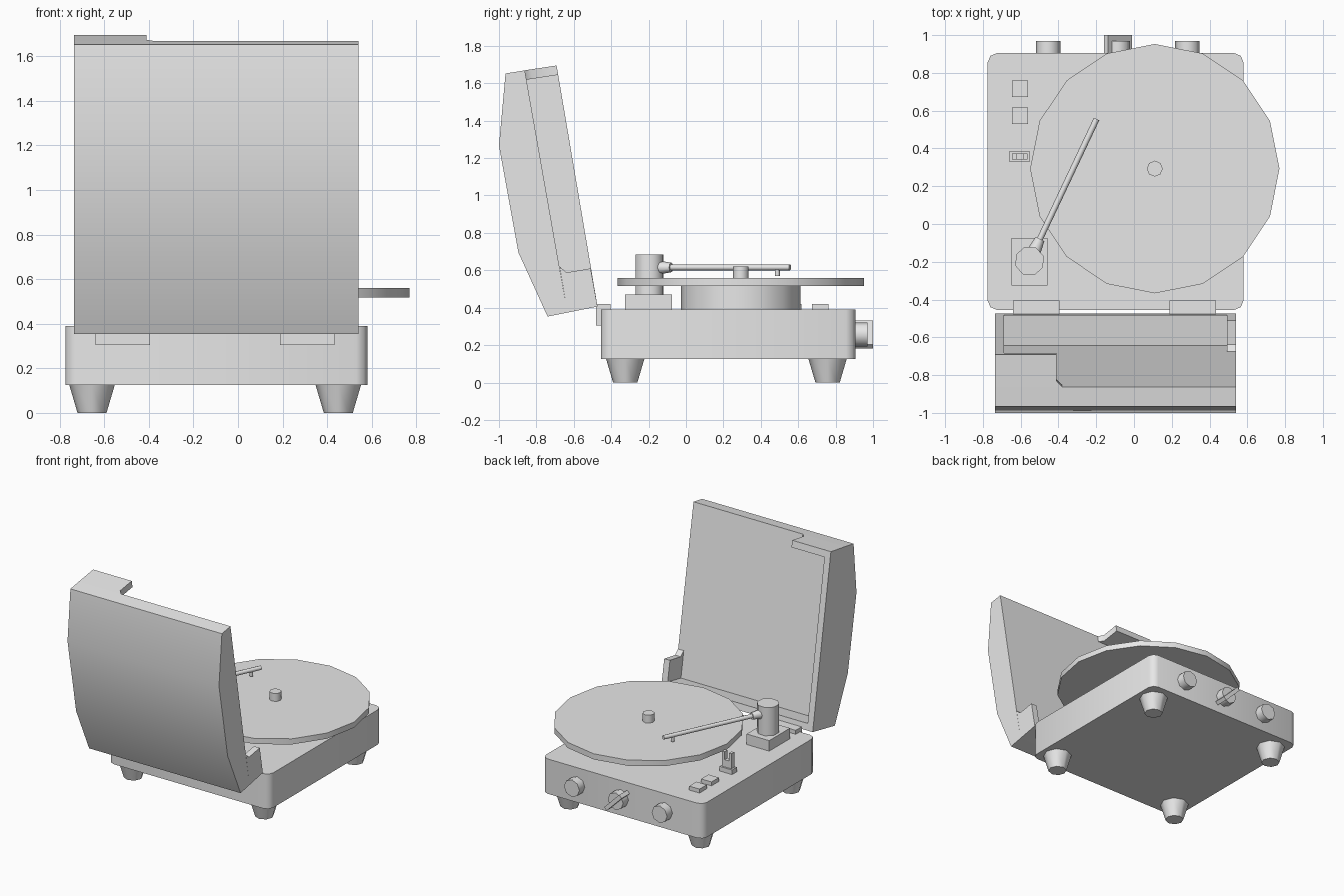
import bpy, bmesh, math
from mathutils import Vector, Matrix

cube = bpy.data.objects.get("Cube")
if cube:
    bpy.data.objects.remove(cube)

grey = bpy.data.materials.new("light_grey")
grey.use_nodes = True
colour = (0.8, 0.8, 0.8, 1)
grey.diffuse_color = colour
grey.node_tree.nodes["Principled BSDF"].inputs["Base Color"].default_value = colour
parts = []


def finish(name, bm):
    bmesh.ops.recalc_face_normals(bm, faces=bm.faces)
    mesh = bpy.data.meshes.new(name)
    bm.to_mesh(mesh)
    bm.free()
    mesh.materials.append(grey)
    obj = bpy.data.objects.new(name, mesh)
    bpy.context.collection.objects.link(obj)
    parts.append(obj)
    return obj


def box(name, x0, x1, y0, y1, z0, z1, corner=0):
    bm = bmesh.new()
    size = Vector((x1 - x0, y1 - y0, z1 - z0))
    mid = Vector((x0 + x1, y0 + y1, z0 + z1)) / 2
    bmesh.ops.create_cube(bm, size=1, matrix=Matrix.Translation(mid) @ Matrix.Diagonal(size.to_4d()))
    if corner:
        upright = [e for e in bm.edges if abs(e.verts[0].co.z - e.verts[1].co.z) > 0.01]
        bmesh.ops.bevel(bm, geom=upright, offset=corner, segments=2, profile=0.5, affect='EDGES')
    return finish(name, bm)


def rod(name, start, end, r0, r1=None, sides=8, turn=0):
    start, end = Vector(start), Vector(end)
    axis = end - start
    bm = bmesh.new()
    place = (Matrix.Translation((start + end) / 2)
             @ axis.to_track_quat('Z', 'Y').to_matrix().to_4x4()
             @ Matrix.Rotation(turn, 4, 'Z'))
    bmesh.ops.create_cone(bm, cap_ends=True, segments=sides, radius1=r0,
                          radius2=r0 if r1 is None else r1,
                          depth=axis.length, matrix=place)
    return finish(name, bm)


def prism(name, points, push):
    bm = bmesh.new()
    face = bm.faces.new([bm.verts.new(p) for p in points])
    out = bmesh.ops.extrude_face_region(bm, geom=[face], use_keep_orig=True)
    moved = [g for g in out["geom"] if isinstance(g, bmesh.types.BMVert)]
    bmesh.ops.translate(bm, verts=moved, vec=push)
    return finish(name, bm)


def side_profile(name, x0, x1, yz):
    return prism(name, [(x0, y, z) for y, z in yz], (x1 - x0, 0, 0))


# Case and feet
box("case", -0.775, 0.58, -0.455, 0.905, 0.125, 0.39, corner=0.05)
for side, x in (("right", -0.655), ("left", 0.45)):
    for end, y in (("front", -0.325), ("back", 0.757)):
        rod(f"foot_{end}_{side}", (x, y, 0), (x, y, 0.125), 0.065, 0.102)

# Turntable
cx, cy = 0.11, 0.293
rod("platter_hub", (cx, cy, 0.39), (cx, cy, 0.517), 0.32, sides=16)
rod("platter", (cx, cy, 0.517), (cx, cy, 0.56), 0.66, sides=16)
rod("spindle", (cx, cy, 0.56), (cx, cy, 0.62), 0.042)

# Tone arm
pivot = Vector((-0.553, -0.196, 0.615))
tip = Vector((-0.198, 0.556, 0.615))
box("arm_block", -0.648, -0.458, -0.325, -0.075, 0.39, 0.47)
rod("arm_pillar", (pivot.x, pivot.y, 0.47), (pivot.x, pivot.y, 0.685), 0.079, turn=math.radians(19))
rod("arm_collar", pivot.lerp(tip, 0.06), pivot.lerp(tip, 0.155), 0.037, 0.026)
rod("arm_tube", pivot.lerp(tip, 0.1), tip, 0.016)
needle = pivot.lerp(tip, 0.91)
rod("needle", needle - Vector((0, 0, 0.045)), needle, 0.013)

# Arm rest with forked post
box("rest_base", -0.658, -0.553, 0.328, 0.386, 0.39, 0.425)
box("rest_post", -0.645, -0.565, 0.341, 0.373, 0.425, 0.48)
for side, x in (("right", -0.645), ("left", -0.587)):
    box(f"rest_prong_{side}", x, x + 0.022, 0.341, 0.373, 0.48, 0.54)

# Push buttons
for label, y in (("front", 0.574), ("back", 0.717)):
    box(f"button_{label}", -0.647, -0.56, y - 0.044, y + 0.044, 0.39, 0.42)

# Knobs, the middle one with a slanted grip
kz = 0.257
for label, x in (("right", -0.455), ("middle", -0.085), ("left", 0.283)):
    rod(f"knob_{label}", (x, 0.9, kz), (x, 0.97, kz), 0.065)
grip = box("knob_grip", -0.09, 0.09, 0.905, 1.0, -0.015, 0.015)
grip.data.transform(Matrix.Translation((-0.085, 0, kz)) @ Matrix.Rotation(math.radians(45), 4, 'Y'))

# Hinges
for side, x in (("right", -0.64), ("left", 0.188)):
    box(f"hinge_{side}", x, x + 0.245, -0.48, -0.405, 0.305, 0.42)

# Open lid: back shell, then the walls around its hollow
left, right = 0.54, -0.735
wall = 0.048
panel_top, rim_top = (-0.862, 1.669), (-0.692, 1.695)
panel_low, rim_low = (-0.634, 0.374), (-0.473, 0.406)
side_profile("lid_shell", right, left,
             [(-0.74, 0.353), (-0.896, 0.695), (-1.0, 1.267), (-0.965, 1.652), panel_top, panel_low])
side_profile("lid_wall_right", right, right + wall, [panel_top, rim_top, rim_low, panel_low])
side_profile("lid_wall_bottom", right, left, [panel_low, rim_low, (-0.482, 0.456), (-0.643, 0.424)])
side_profile("lid_tab_left", left - wall, left,
             [panel_low, rim_low, (-0.51, 0.61), (-0.639, 0.588), (-0.676, 0.62)])
a, b = Vector((0, *panel_top)), Vector((0, *rim_top))
outline = [(right, 0), (-0.38, 0), (-0.41, 0.18), (-0.41, 1), (right, 1)]
prism("lid_wall_top", [a.lerp(b, t) + Vector((x, 0, 0)) for x, t in outline], (0, 0.009, -0.05))

# Smooth the rounded parts, keep hard edges
bpy.ops.object.select_all(action='DESELECT')
for obj in parts:
    obj.select_set(True)
bpy.context.view_layer.objects.active = parts[0]
bpy.ops.object.shade_smooth_by_angle(angle=math.radians(50))
